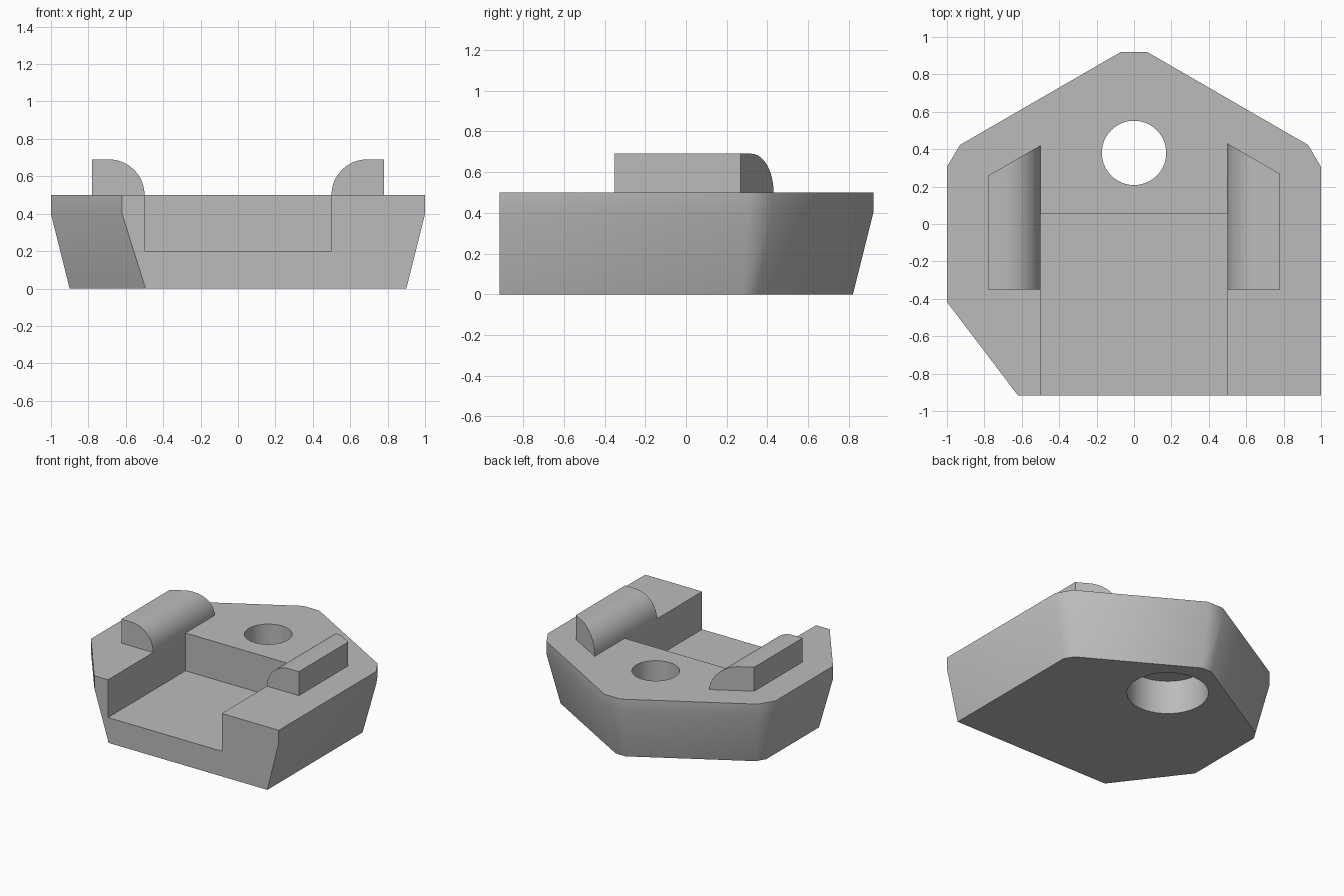
import bpy, bmesh, math
from mathutils import Vector

default = bpy.data.objects.get("Cube")
if default:
    bpy.data.objects.remove(default, do_unlink=True)

grey = bpy.data.materials.new("plain grey")
grey.use_nodes = True
colour = (0.5, 0.5, 0.5, 1)
grey.diffuse_color = colour
grey.node_tree.nodes["Principled BSDF"].inputs["Base Color"].default_value = colour


def loft(name, rings):
    """Solid through matching rings of points, closed by end caps."""
    bm = bmesh.new()
    loops = [[bm.verts.new(p) for p in ring] for ring in rings]
    n = len(loops[0])
    for a, b in zip(loops, loops[1:]):
        for i in range(n):
            j = (i + 1) % n
            bm.faces.new((a[i], a[j], b[j], b[i]))
    bm.faces.new(loops[0])
    bm.faces.new(loops[-1])
    bmesh.ops.recalc_face_normals(bm, faces=bm.faces)
    mesh = bpy.data.meshes.new(name)
    bm.to_mesh(mesh)
    bm.free()
    mesh.materials.append(grey)
    obj = bpy.data.objects.new(name, mesh)
    bpy.context.collection.objects.link(obj)
    return obj


def flat(points, z):
    return [(x, y, z) for x, y in points]


def circle(radius, y, z, n=64):
    return [(radius * math.cos(math.tau * i / n),
             y + radius * math.sin(math.tau * i / n), z) for i in range(n)]


def inset(points, amount):
    """Move every edge inward except the first, which is the front."""
    n = len(points)
    lines = []
    for i in range(n):
        p, q = Vector(points[i]), Vector(points[(i + 1) % n])
        d = (q - p).normalized()
        lines.append((p + Vector((-d.y, d.x)) * (amount if i else 0), d))
    result = []
    for i in range(n):
        (p, d), (q, e) = lines[i - 1], lines[i]
        w = q - p
        result.append(p + d * ((w.x * e.y - w.y * e.x) / (d.x * e.y - d.y * e.x)))
    return result


def select_only(obj):
    bpy.ops.object.select_all(action='DESELECT')
    obj.select_set(True)
    bpy.context.view_layer.objects.active = obj


def cut(obj, cutter):
    cutter.hide_render = True
    mod = obj.modifiers.new("cut", 'BOOLEAN')
    mod.operation = 'DIFFERENCE'
    mod.solver = 'EXACT'
    mod.object = cutter
    select_only(obj)
    bpy.ops.object.modifier_apply(modifier=mod.name)
    bpy.data.objects.remove(cutter, do_unlink=True)


def smooth(obj):
    select_only(obj)
    bpy.ops.object.shade_smooth_by_angle(angle=math.radians(35))


# Tapered body with an upright rim and a sheer front
outline = [(-0.62, -0.917), (1, -0.917), (1, 0.306), (0.93, 0.423), (0.07, 0.92),
           (-0.07, 0.92), (-0.93, 0.423), (-1, 0.306), (-1, -0.417)]
body = loft("body", [flat(inset(outline, 0.1), 0), flat(outline, 0.4), flat(outline, 0.5)])

# Open-fronted pocket
pocket = [(-0.5, -1.2), (0.5, -1.2), (0.5, 0.055), (-0.5, 0.055)]
cut(body, loft("pocket_cutter", [flat(pocket, 0.2), flat(pocket, 0.8)]))

# Through hole with a wide counterbore underneath
hole_y = 0.38
cut(body, loft("hole_cutter", [circle(0.172, hole_y, -0.2), circle(0.172, hole_y, 0.8)]))
cut(body, loft("counterbore_cutter", [circle(0.296, hole_y, -0.2), circle(0.296, hole_y, 0.27)]))
smooth(body)

# Rounded rails, mitred at the back
radius, steps = 0.19, 24
profile = [(0.78, 0.5), (0.78, 0.5 + radius)]
for i in range(steps + 1):
    a = math.pi / 2 * (1 + i / steps)
    profile.append((0.5 + radius * (1 + math.cos(a)), 0.5 + radius * math.sin(a)))
for name, side, back in (("left_rail", 1, 0.43), ("right_rail", -1, 0.42)):
    front_ring = [(side * x, -0.35, z) for x, z in profile]
    back_ring = [(side * x, back - (x - 0.5) * 0.577, z) for x, z in profile]
    smooth(loft(name, [front_ring, back_ring]))
